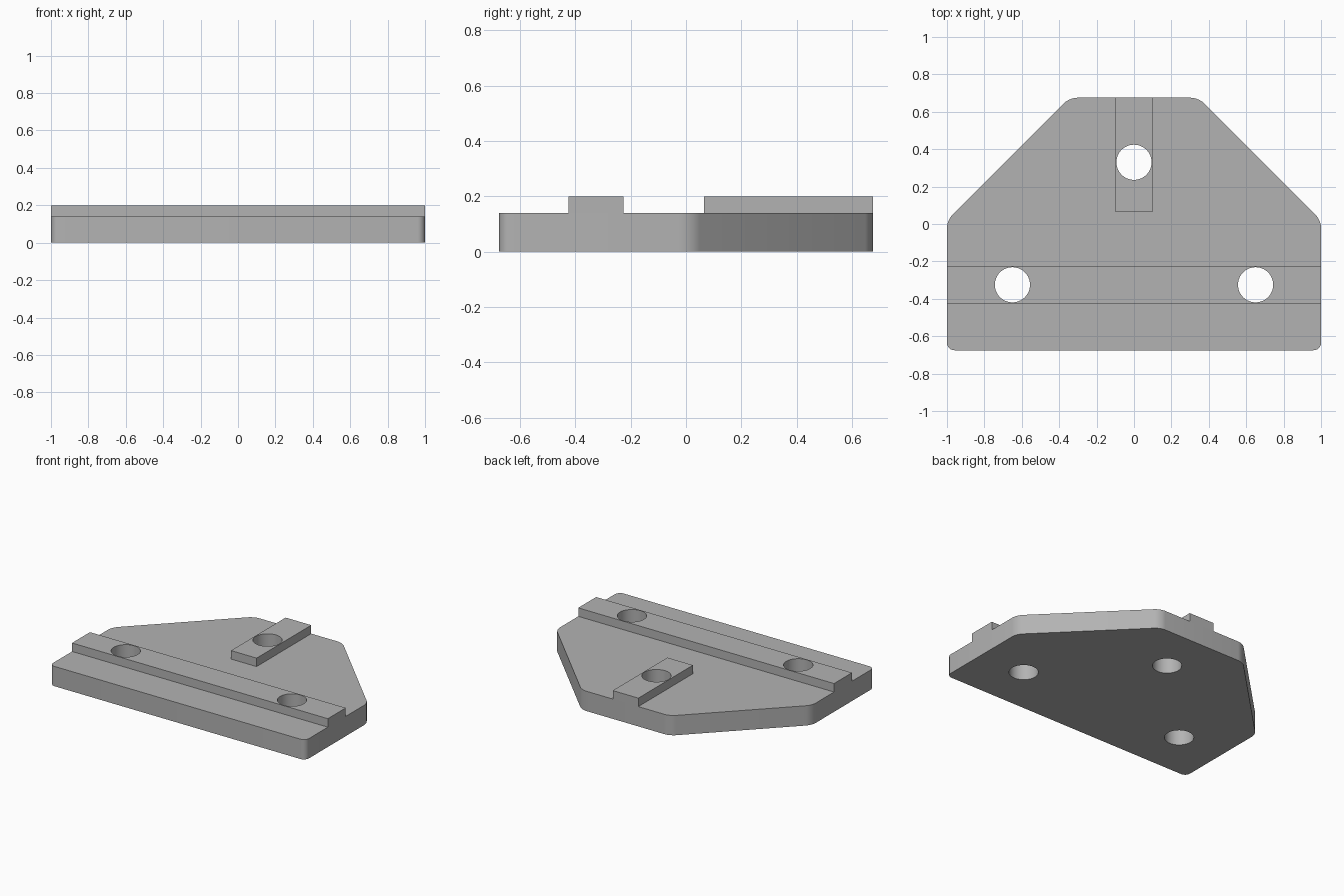
import bpy, bmesh
from math import pi
from mathutils import Matrix

if "Cube" in bpy.data.objects:
    bpy.data.objects.remove(bpy.data.objects["Cube"])

PLATE_TOP, RIB_TOP = 0.14, 0.2
BACK = 0.675

grey = bpy.data.materials.new("plain_grey")
grey.use_nodes = True
colour = (0.45, 0.45, 0.45, 1)
grey.diffuse_color = colour
grey.node_tree.nodes["Principled BSDF"].inputs["Base Color"].default_value = colour


def finish(name, bm):
    bmesh.ops.recalc_face_normals(bm, faces=bm.faces)
    mesh = bpy.data.meshes.new(name)
    bm.to_mesh(mesh)
    bm.free()
    mesh.materials.append(grey)
    obj = bpy.data.objects.new(name, mesh)
    bpy.context.collection.objects.link(obj)
    return obj


def extrude_outline(name, outline, z0, z1, radius=0):
    """Raise a flat outline into a solid, rounding its upright edges."""
    bm = bmesh.new()
    face = bm.faces.new([bm.verts.new((x, y, z0)) for x, y in outline])
    raised = bmesh.ops.extrude_face_region(bm, geom=[face], use_keep_orig=True)
    for v in raised["geom"]:
        if isinstance(v, bmesh.types.BMVert):
            v.co.z = z1
    if radius:
        upright = [e for e in bm.edges
                   if abs(e.verts[0].co.z - e.verts[1].co.z) > 0.01]
        bmesh.ops.bevel(bm, geom=upright, offset=radius, offset_type='OFFSET',
                        segments=6, profile=0.5, affect='EDGES')
    return finish(name, bm)


def rectangle(x0, x1, y0, y1):
    return [(x0, y0), (x1, y0), (x1, y1), (x0, y1)]


# Base plate with two chamfered back corners
half = [(1, -BACK), (1, 0.02), (0.345, BACK)]
outline = half + [(-x, y) for x, y in reversed(half)]
plate = extrude_outline("base_plate", outline, 0, PLATE_TOP, 0.04)

# Raised locating ribs
cross_rib = extrude_outline("cross_rib", rectangle(-1, 1, -0.425, -0.225),
                            PLATE_TOP, RIB_TOP)
back_rib = extrude_outline("back_rib", rectangle(-0.1, 0.1, 0.065, BACK),
                           PLATE_TOP, RIB_TOP)

# Bolt holes through plate and ribs
bm = bmesh.new()
for x, y in [(-0.65, -0.325), (0.65, -0.325), (0, 0.33)]:
    bmesh.ops.create_cone(bm, cap_ends=True, segments=64, radius1=0.094,
                          radius2=0.094, depth=1,
                          matrix=Matrix.Translation((x, y, 0.1)))
cutter = finish("hole_cutter", bm)
cutter.hide_render = True

for part in (plate, cross_rib, back_rib):
    bpy.ops.object.select_all(action='DESELECT')
    part.select_set(True)
    bpy.context.view_layer.objects.active = part
    cut = part.modifiers.new("bolt_holes", 'BOOLEAN')
    cut.operation = 'DIFFERENCE'
    cut.solver = 'EXACT'
    cut.object = cutter
    bpy.ops.object.modifier_apply(modifier=cut.name)
    bpy.ops.object.shade_smooth_by_angle(angle=pi / 6)

bpy.data.objects.remove(cutter)
